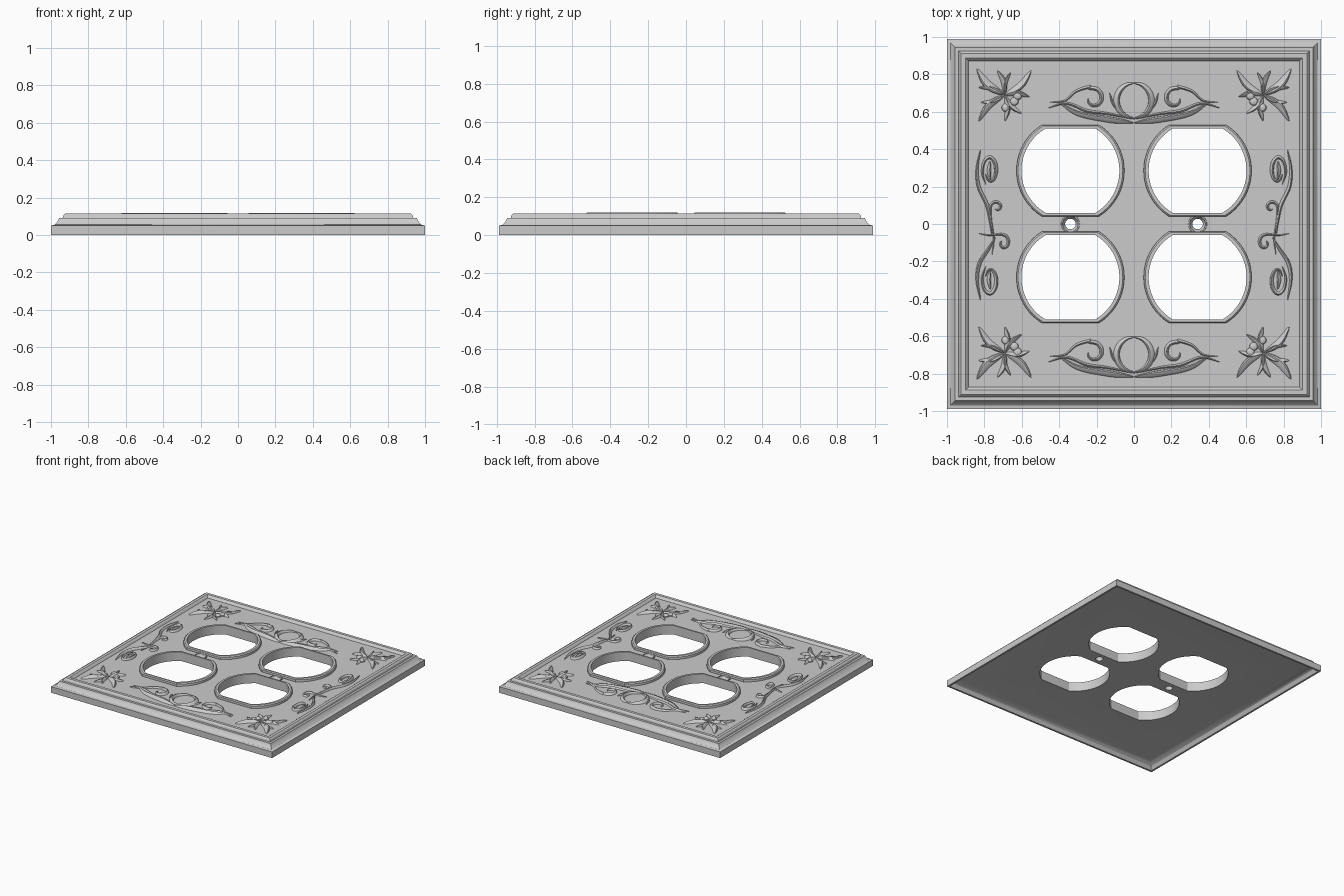
import bpy, bmesh, math
from mathutils import Vector

cube = bpy.data.objects.get("Cube")
if cube:
    bpy.data.objects.remove(cube)

grey = bpy.data.materials.new("plain grey")
grey.use_nodes = True
grey.diffuse_color = (0.6, 0.6, 0.6, 1)
grey.node_tree.nodes["Principled BSDF"].inputs["Base Color"].default_value = (0.6, 0.6, 0.6, 1)
PANEL = 0.094
BACK = 0.045


def finish(bm, name, angle=30):
    mesh = bpy.data.meshes.new(name)
    bm.to_mesh(mesh)
    bm.free()
    mesh.materials.append(grey)
    obj = bpy.data.objects.new(name, mesh)
    bpy.context.collection.objects.link(obj)
    bpy.ops.object.select_all(action='DESELECT')
    obj.select_set(True)
    bpy.context.view_layer.objects.active = obj
    bpy.ops.object.shade_smooth_by_angle(angle=math.radians(angle))
    return obj


def skin(loops, name, caps=True, closed=False):
    """Bridge a stack of equal point loops."""
    bm = bmesh.new()
    rings = [[bm.verts.new(p) for p in loop] for loop in loops]
    pairs = list(zip(rings, rings[1:] + rings[:1])) if closed else list(zip(rings, rings[1:]))
    for a, b in pairs:
        for i in range(len(a)):
            j = (i + 1) % len(a)
            bm.faces.new((a[i], a[j], b[j], b[i]))
    if caps and not closed:
        bm.faces.new(rings[0])
        bm.faces.new(rings[-1])
    bmesh.ops.recalc_face_normals(bm, faces=bm.faces)
    return finish(bm, name)


def rectangle(inset, z):
    x, y = 1 - inset, 0.988 - inset
    return [(-x, -y, z), (x, -y, z), (x, y, z), (-x, y, z)]


def socket_outline(cx, cy, grow, z):
    """Circle cut flat at front and back."""
    r, h = 0.262 + grow, 0.226 + grow * 0.7
    a = math.asin(h / r)
    arc = [-a + 2 * a * i / 20 for i in range(21)]
    return [(cx + r * math.cos(t + s), cy + r * math.sin(t + s), z) for s in (0, math.pi) for t in arc]


def circle(cx, cy, r, z):
    return [(cx + r * math.cos(k * math.pi / 16), cy + r * math.sin(k * math.pi / 16), z) for k in range(32)]


def cut(target, cutter):
    mod = target.modifiers.new("cut", 'BOOLEAN')
    mod.object = cutter
    mod.solver = 'EXACT'
    bpy.context.view_layer.objects.active = target
    bpy.ops.object.modifier_apply(modifier=mod.name)
    bpy.data.objects.remove(cutter)


# Moulded plate, hollow underneath
profile = [(0.08, BACK), (0.05, 0.04), (0.03, 0.027), (0.015, 0), (0, 0), (0, 0.05),
           (0.018, 0.055), (0.033, 0.068), (0.043, 0.09), (0.062, 0.09), (0.066, 0.104),
           (0.076, 0.114), (0.1, 0.114), (0.108, 0.108), (0.116, PANEL)]
plate = skin([rectangle(*p) for p in profile], "wall_plate")

# Socket openings with raised rims, and countersunk screw holes
rim = [(0, BACK), (0, 0.119), (0.018, 0.119), (0.026, 0.112), (0.027, 0.08), (0.008, BACK)]
for cx in (-0.34, 0.34):
    for cy in (-0.285, 0.285):
        cut(plate, skin([socket_outline(cx, cy, 0.004, z) for z in (0, 0.2)], "cutter"))
        skin([socket_outline(cx, cy, g, z) for g, z in rim], "socket_rim", closed=True)
    cut(plate, skin([circle(cx, 0, r, z) for r, z in ((0.028, 0), (0.028, 0.07), (0.046, 0.1))], "cutter"))
    collar = [(0.042, 0.08), (0.042, 0.1), (0.049, 0.1), (0.053, 0.08)]
    skin([circle(cx, 0, r, z) for r, z in collar], "screw_collar", closed=True)
bpy.context.view_layer.objects.active = plate
plate.select_set(True)
bpy.ops.object.shade_smooth_by_angle(angle=math.radians(25))


def smooth_path(points, steps=8):
    """Catmull-Rom curve through the points."""
    p = [Vector(q) for q in points]
    p = [2 * p[0] - p[1]] + p + [2 * p[-1] - p[-2]]
    out = []
    for a, b, c, d in zip(p, p[1:], p[2:], p[3:]):
        for k in range(steps):
            t = k / steps
            out.append(0.5 * (2 * b + (c - a) * t + (2 * a - 5 * b + 4 * c - d) * t ** 2
                              + (3 * b - a - 3 * c + d) * t ** 3))
    return out + [p[-2]]


def strip(bm, points, width, height, lean=0.0, mirror=(1, 1), shift=0.0, peak=0.5):
    """Tapered domed ridge along a path; lean moves the crest sideways."""
    path = smooth_path(points)
    rows = []
    for i, p in enumerate(path):
        d = (path[min(i + 1, len(path) - 1)] - path[max(i - 1, 0)]).normalized()
        side = Vector((-d.y, d.x))
        t = i / (len(path) - 1)
        u = 0.5 * t / peak if t < peak else 0.5 + 0.5 * (t - peak) / (1 - peak)
        w = 0.06 + 0.94 * math.sin(math.pi * u) ** 0.7
        row = []
        for s, h in ((-1, -0.2), (-0.6 + lean * 0.5, 0.7), (lean, 1), (0.6 + lean * 0.5, 0.7), (1, -0.2)):
            q = p + side * s * width * w
            row.append(bm.verts.new((q.x * mirror[0], q.y * mirror[1] + shift,
                                     PANEL + height * h * (0.25 + 0.75 * w))))
        rows.append(row)
    for a, b in zip(rows, rows[1:]):
        for k in range(4):
            f = bm.faces.new((a[k], a[k + 1], b[k + 1], b[k]))
            f.normal_update()
            if f.normal.z < 0:
                f.normal_flip()


def curl(cx, cy, r0, r1, start, turn, squash=1.0):
    """Spiral path, angles in degrees."""
    out = []
    for k in range(9):
        t = k / 8
        a, r = math.radians(start + turn * t), r0 + (r1 - r0) * t
        out.append((cx + r * squash * math.cos(a), cy + r * math.sin(a)))
    return out


# Scroll crests above and below the sockets
for shift, name in ((0, "back_crest"), (-1.358, "front_crest")):
    bm = bmesh.new()
    for m in ((1, 1), (-1, 1)):
        strip(bm, [(0.4, 0.65), (0.3, 0.59), (0.15, 0.56), (0, 0.54)], 0.018, 0.02, -0.5, m, shift, 0.7)
        strip(bm, [(0.46, 0.62), (0.36, 0.645), (0.25, 0.605), (0.14, 0.59), (0, 0.56)], 0.009, 0.014, 0, m, shift)
        strip(bm, [(0.45, 0.65), (0.37, 0.66), (0.31, 0.71), (0.24, 0.733)] + curl(0.22, 0.67, 0.06, 0.025, 75, 290),
              0.012, 0.018, 0.2, m, shift)
        strip(bm, curl(0, 0.66, 0.094, 0.094, -90, 180), 0.018, 0.02, 0.4, m, shift)
        strip(bm, [(0.13, 0.7), (0.11, 0.64), (0.06, 0.58)], 0.007, 0.012, 0, m, shift)
    finish(bm, name, 50)

# Side scrolls
for sx, name in ((1, "left_scroll"), (-1, "right_scroll")):
    bm = bmesh.new()
    m = (sx, 1)
    strip(bm, [(0.82, 0.4), (0.838, 0.3), (0.83, 0.2), (0.785, 0.1), (0.765, 0), (0.76, -0.06)],
          0.011, 0.018, 0.3, m)
    strip(bm, [(0.76, -0.17), (0.75, -0.08), (0.765, 0.02)] + curl(0.735, 0.09, 0.035, 0.012, -20, 330),
          0.009, 0.016, 0, m)
    strip(bm, [(0.835, -0.05), (0.775, -0.06), (0.72, -0.055)] + curl(0.7, -0.1, 0.045, 0.012, 80, 330, 0.8),
          0.009, 0.016, 0, m)
    strip(bm, [(0.74, -0.07), (0.775, -0.13), (0.825, -0.21), (0.838, -0.3), (0.82, -0.41)], 0.011, 0.018, 0.3, m)
    for cy, flip in ((0.285, 1), (-0.3, -1)):
        strip(bm, [(x, cy + flip * (y - cy)) for x, y in curl(0.77, cy, 0.085, 0.05, -60, 400, 0.52)],
              0.011, 0.018, 0.2, m)
        strip(bm, [(0.768, cy - 0.05), (0.775, cy), (0.77, cy + 0.05)], 0.012, 0.016, 0.3, m)
    finish(bm, name, 50)

# Leaf sprays in the corners: tip position and half width of each leaflet
leaflets = [((0.84, 0.83), 0.024), ((0.73, 0.82), 0.016), ((0.66, 0.81), 0.012), ((0.55, 0.82), 0.02),
            ((0.56, 0.68), 0.016), ((0.6, 0.59), 0.014), ((0.69, 0.55), 0.016), ((0.83, 0.55), 0.02),
            ((0.82, 0.65), 0.012), ((0.83, 0.73), 0.016)]
heart = Vector((0.69, 0.69))
for sx, sy, name in ((1, 1, "back_left"), (-1, 1, "back_right"), (1, -1, "front_left"), (-1, -1, "front_right")):
    bm = bmesh.new()
    for k, (tip, width) in enumerate(leaflets):
        tip = Vector(tip)
        d = tip - heart
        mid = heart + d * 0.5 + Vector((-d.y, d.x)) * (0.1 if k % 2 else -0.1)
        strip(bm, [heart, mid, tip], width, 0.019, 0.5 if k % 2 else -0.5, (sx, sy), 0, 0.45)
    finish(bm, name + "_leaves", 40)
    for bx, by in ((0.622, 0.685), (0.685, 0.622), (0.64, 0.655)):
        dome = [(0.023, 0.09), (0.022, 0.102), (0.015, 0.11), (0.006, 0.113)]
        skin([circle(bx * sx, by * sy, r, z) for r, z in dome], name + "_berry")
